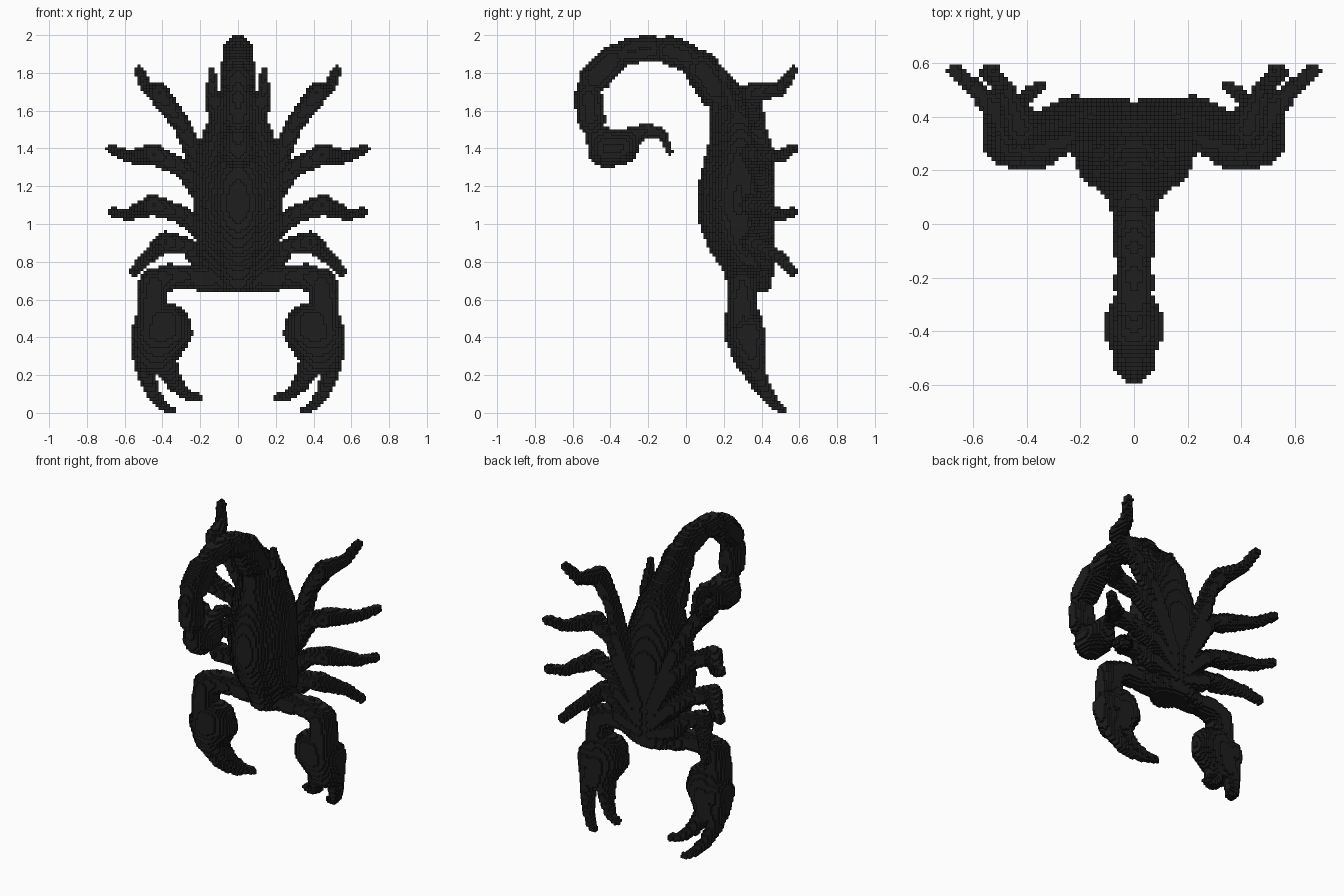
import bpy
import math
from mathutils import Vector

cube = bpy.data.objects.get("Cube")
if cube:
    bpy.data.objects.remove(cube, do_unlink=True)

CELL = 1 / 64  # edge length of the small blocks everything is made of

shell_black = bpy.data.materials.new("shell black")
shell_black.use_nodes = True
colour = (0.013, 0.013, 0.013, 1)
shell_black.diffuse_color = colour
shell_black.node_tree.nodes["Principled BSDF"].inputs["Base Color"].default_value = colour

parts = {}  # part name -> set of filled block indices


def fill_ellipsoid(cells, centre, radii):
    spans = [range(math.floor((c - r) / CELL), math.ceil((c + r) / CELL) + 1)
             for c, r in zip(centre, radii)]
    for k in spans[2]:
        if k < 0:
            continue
        dz = (((k + 0.5) * CELL - centre[2]) / radii[2]) ** 2
        for j in spans[1]:
            dyz = dz + (((j + 0.5) * CELL - centre[1]) / radii[1]) ** 2
            if dyz > 1:
                continue
            for i in spans[0]:
                if dyz + (((i + 0.5) * CELL - centre[0]) / radii[0]) ** 2 <= 1:
                    cells.add((i, j, k))


def sweep(name, stations):
    """Fill a tapering limb through stations of (centre, radius or radii)."""
    cells = parts.setdefault(name, set())
    stations = [(Vector(c), Vector(r if isinstance(r, tuple) else (r, r, r)))
                for c, r in stations]
    for (c0, r0), (c1, r1) in zip(stations, stations[1:]):
        steps = max(1, math.ceil((c1 - c0).length / CELL))
        for s in range(steps + 1):
            fill_ellipsoid(cells, c0.lerp(c1, s / steps), r0.lerp(r1, s / steps))


def sweep_pair(name, stations):
    """Fill the left limb and mirror it to the right."""
    sweep("left_" + name, stations)
    parts["right_" + name] = {(-1 - i, j, k) for i, j, k in parts["left_" + name]}


def build_blocks(name, cells, solid):
    """Make one mesh from the exposed block sides."""
    verts, faces = {}, []
    for cell in cells:
        for axis in range(3):
            for side in (0, 1):
                beside = list(cell)
                beside[axis] += 2 * side - 1
                if tuple(beside) in solid:
                    continue
                u, v = (axis + 1) % 3, (axis + 2) % 3
                loop = []
                for du, dv in ((0, 0), (1, 0), (1, 1), (0, 1)):
                    corner = list(cell)
                    corner[axis] += side
                    corner[u] += du
                    corner[v] += dv
                    loop.append(verts.setdefault(tuple(corner), len(verts)))
                faces.append(loop if side else loop[::-1])
    mesh = bpy.data.meshes.new(name)
    mesh.from_pydata([Vector(p) * CELL for p in verts], [], faces)
    mesh.materials.append(shell_black)
    bpy.context.collection.objects.link(bpy.data.objects.new(name, mesh))


# Body: height, half width, ridge y, back y
body_rings = [
    (0.67, 0.17, 0.22, 0.455), (0.76, 0.2, 0.19, 0.46), (0.87, 0.22, 0.12, 0.46),
    (1.0, 0.225, 0.07, 0.46), (1.1, 0.23, 0.055, 0.46), (1.25, 0.23, 0.07, 0.46),
    (1.4, 0.215, 0.115, 0.43), (1.5, 0.18, 0.125, 0.41), (1.6, 0.145, 0.12, 0.4),
    (1.7, 0.1, 0.12, 0.33), (1.77, 0.08, 0.12, 0.24),
]
sweep("body", [((0, (ridge + 0.035 + back) / 2, z), (half, (back - ridge - 0.035) / 2, 0.035))
               for z, half, ridge, back in body_rings])
# Narrower ridge that carries the armour forward
sweep("body_ridge", [((0, ridge + 0.1, z), (half * 0.57, 0.1, 0.035))
                     for z, half, ridge, back in body_rings[:-1]])

# Mouth pincers and the small spurs beside the tail base
sweep_pair("mouth_pincer", [((0.07, 0.39, 0.76), 0.06), ((0.07, 0.39, 0.69), 0.05)])
sweep_pair("tail_spur", [((0.13, 0.25, 1.62), 0.04), ((0.14, 0.21, 1.73), 0.028),
                         ((0.137, 0.19, 1.81), 0.02)])

# Tail beads between joints given as (y, z)
joints = [(0.19, 1.66), (0.05, 1.87), (-0.14, 1.935), (-0.35, 1.91),
          (-0.525, 1.73), (-0.495, 1.5)]
bead_radii = [0.1, 0.08, 0.073, 0.085, 0.078]
for n, radius in enumerate(bead_radii):
    start, end = Vector((0, *joints[n])), Vector((0, *joints[n + 1]))
    narrow = radius * 0.6
    sweep(f"tail_segment_{n + 1}",
          [(start, narrow), (start.lerp(end, 0.25), radius * 0.97),
           (start.lerp(end, 0.75), radius * 0.97), (end, narrow)])

# Venom bulb and hooked stinger
sweep("tail_bulb", [((0, -0.485, 1.48), 0.048), ((0, -0.415, 1.4), 0.105),
                    ((0, -0.345, 1.405), (0.105, 0.09, 0.09)), ((0, -0.28, 1.465), 0.05)])
sweep("stinger", [((0, -0.28, 1.465), 0.05), ((0, -0.2, 1.498), 0.037),
                  ((0, -0.13, 1.48), 0.028), ((0, -0.085, 1.385), 0.02)])

# Walking legs: (x, z) from the belly midline over the raised knee to the foot
leg_paths = {
    "rear_leg": [(0.04, 0.94), (0.21, 1.33), (0.3, 1.53), (0.42, 1.69), (0.475, 1.71), (0.525, 1.81)],
    "third_leg": [(0.04, 0.87), (0.21, 1.19), (0.3, 1.3), (0.45, 1.37), (0.58, 1.355), (0.67, 1.4)],
    "second_leg": [(0.04, 0.81), (0.2, 0.97), (0.3, 1.05), (0.45, 1.1), (0.58, 1.05), (0.66, 1.06)],
    "front_leg": [(0.04, 0.75), (0.2, 0.81), (0.26, 0.88), (0.38, 0.905), (0.485, 0.82), (0.55, 0.75)],
}
leg_depths = [0.43, 0.42, 0.375, 0.345, 0.495, 0.567]
leg_radii = [0.04, 0.055, 0.047, 0.057, 0.034, 0.027]
for name, path in leg_paths.items():
    sweep_pair(name, [((x, y, z), r)
                      for (x, z), y, r in zip(path, leg_depths, leg_radii)])

# Claw arms, swollen hands and the two curved fingers
sweep_pair("claw_arm", [((0.08, 0.34, 0.71), 0.06), ((0.17, 0.33, 0.705), 0.07),
                        ((0.24, 0.32, 0.72), 0.06), ((0.36, 0.31, 0.72), 0.07),
                        ((0.445, 0.3, 0.685), 0.08), ((0.455, 0.295, 0.58), 0.08),
                        ((0.45, 0.3, 0.5), 0.09)])
sweep_pair("claw_hand", [((0.39, 0.3, 0.5), (0.13, 0.1, 0.08)),
                         ((0.405, 0.31, 0.42), (0.165, 0.11, 0.1)),
                         ((0.44, 0.34, 0.28), (0.11, 0.085, 0.08))])
sweep_pair("outer_finger", [((0.49, 0.35, 0.42), (0.075, 0.07, 0.1)),
                            ((0.5, 0.35, 0.3), 0.058), ((0.485, 0.38, 0.2), 0.048),
                            ((0.45, 0.43, 0.1), 0.036), ((0.4, 0.48, 0.04), 0.028),
                            ((0.35, 0.51, 0.012), 0.022)])
sweep_pair("inner_finger", [((0.38, 0.34, 0.25), 0.06), ((0.33, 0.39, 0.15), 0.042),
                            ((0.28, 0.43, 0.1), 0.03), ((0.21, 0.46, 0.08), 0.022)])

# Give every block to one part only, then skin the parts against the whole
solid = set().union(*parts.values())
taken = set()
for name, cells in parts.items():
    build_blocks(name, cells - taken, solid)
    taken |= cells
